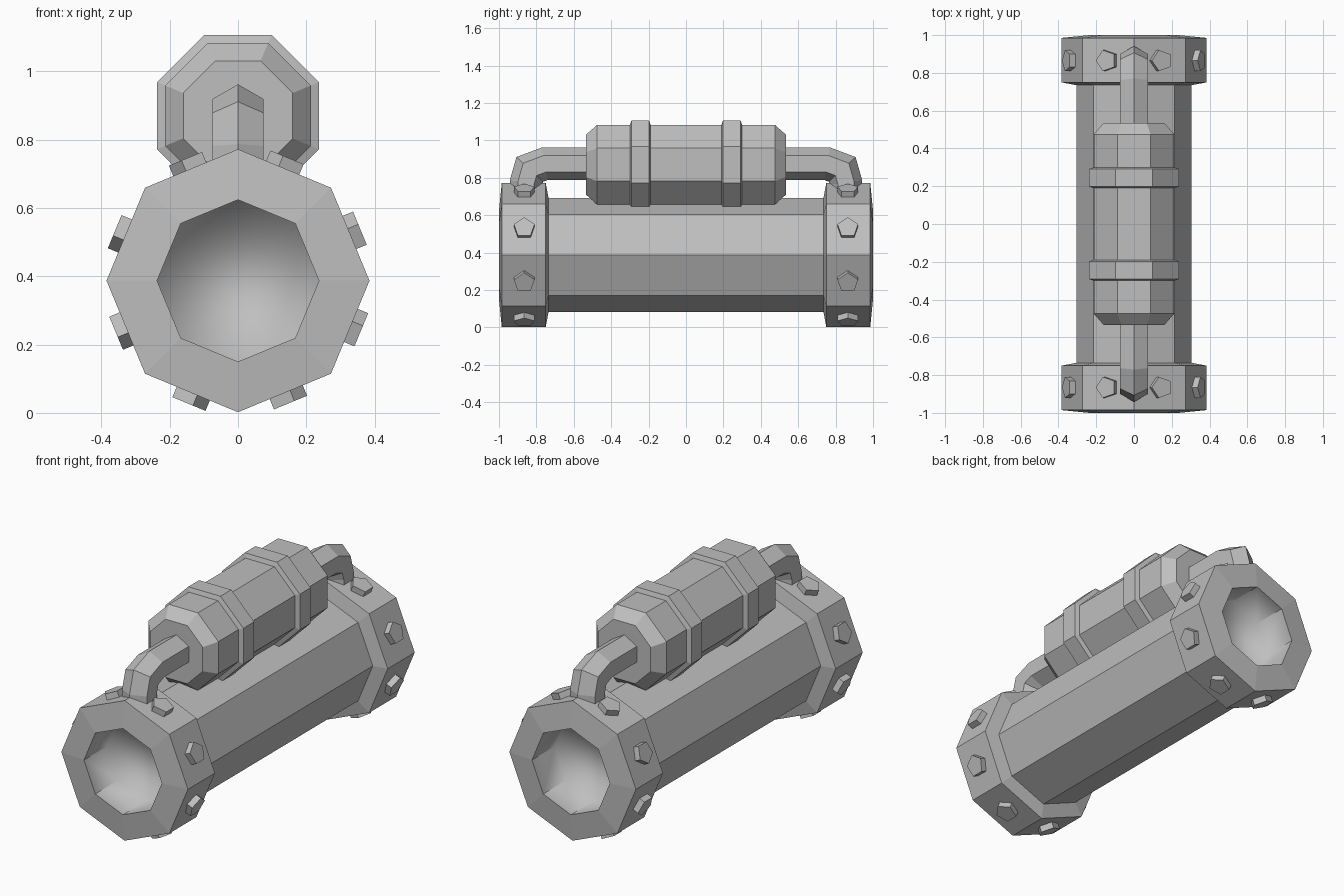
import bpy
import bmesh
from math import sin, cos, pi, radians
from mathutils import Vector, Matrix

cube = bpy.data.objects.get("Cube")
if cube:
    bpy.data.objects.remove(cube, do_unlink=True)

GREY = (0.52, 0.52, 0.52, 1)
metal = bpy.data.materials.new("plain grey")
metal.use_nodes = True
metal.diffuse_color = GREY
metal.node_tree.nodes["Principled BSDF"].inputs["Base Color"].default_value = GREY

TUBE_Z = 0.387   # axis of the large tube
TANK_Z = 0.87    # axis of the tank on top
APOTHEM = cos(pi / 8)


def finish(bm, name):
    bmesh.ops.recalc_face_normals(bm, faces=bm.faces)
    mesh = bpy.data.meshes.new(name)
    bm.to_mesh(mesh)
    bm.free()
    mesh.materials.append(metal)
    obj = bpy.data.objects.new(name, mesh)
    bpy.context.collection.objects.link(obj)
    return obj


def skin(bm, rings):
    """Bridge successive rings of points and cap both ends."""
    loops = [[bm.verts.new(p) for p in ring] for ring in rings]
    n = len(loops[0])
    walls = []
    for a, b in zip(loops, loops[1:]):
        walls.append([bm.faces.new((a[i], a[(i + 1) % n], b[(i + 1) % n], b[i]))
                      for i in range(n)])
    bm.faces.new(loops[0])
    cap = bm.faces.new(loops[-1])
    return walls, cap


def octagon(y, r, z, phase):
    return [Vector((r * cos(phase + k * pi / 4), y, z + r * sin(phase + k * pi / 4)))
            for k in range(8)]


def lathe(name, profile, z, phase=0.0):
    bm = bmesh.new()
    skin(bm, [octagon(y, r, z, phase) for y, r in profile])
    return finish(bm, name)


# Large tube
lathe("tube_body", [(-0.74, 0.305), (0.74, 0.305)], TUBE_Z)

# Tank with chamfered ends, flat side up
end_r, tank_r, band_r = 0.16 / APOTHEM, 0.213 / APOTHEM, 0.237 / APOTHEM
lathe("tank", [(-0.535, end_r), (-0.475, tank_r), (0.475, tank_r), (0.535, end_r)],
      TANK_Z, pi / 8)

for side, label in ((-1, "front"), (1, "back")):
    # End collar with a recessed octagonal bore
    bm = bmesh.new()
    profile = [(0.735, 0.305), (0.75, 0.385), (0.985, 0.385), (1.0, 0.237), (0.80, 0.237)]
    walls, cap = skin(bm, [octagon(side * y, r, TUBE_Z, 0) for y, r in profile])
    for edge in bm.edges:
        edge.smooth = False
    for edge in cap.edges:
        edge.smooth = True
    for face in walls[-1] + [cap]:
        face.smooth = True
    finish(bm, label + "_collar")

    # Five-sided bolts, one on each collar face
    bm = bmesh.new()
    for k in range(8):
        a = radians(22.5 + 45 * k)
        out = Vector((cos(a), 0, sin(a)))
        turn = Vector((sin(a), 0, -cos(a)))
        along = Vector((0, 1, 0))
        centre = Vector((0, side * 0.865, TUBE_Z)) + out * 0.366
        frame = Matrix((turn, along, out)).transposed().to_4x4()
        bmesh.ops.create_cone(
            bm, cap_ends=True, segments=5, radius1=0.058, radius2=0.058, depth=0.045,
            matrix=Matrix.Translation(centre) @ frame @ Matrix.Rotation(-pi / 2, 4, "Z")
            @ Matrix.Rotation(pi, 4, "Z"))
    finish(bm, label + "_bolts")

    # Raised band around the tank
    lathe(label + "_band",
          [(side * 0.19, tank_r), (side * 0.198, band_r),
           (side * 0.292, band_r), (side * 0.30, tank_r)], TANK_Z, pi / 8)

    # Six-sided bent pipe from the tank down into the collar
    path = [Vector((0, side * y, z)) for y, z in
            ((0.50, 0.875), (0.755, 0.875), (0.835, 0.845), (0.855, 0.775), (0.855, 0.68))]
    rings = []
    for i, p in enumerate(path):
        before = (p - path[i - 1]).normalized() if i else None
        after = (path[i + 1] - p).normalized() if i + 1 < len(path) else None
        before, after = before or after, after or before
        tangent = (before + after).normalized()
        normal = Vector((0, -side * tangent.z, side * tangent.y))
        miter = 1 / tangent.dot(before)
        rings.append([p + Vector((1, 0, 0)) * 0.087 * sin(k * pi / 3)
                      + normal * 0.087 * miter * cos(k * pi / 3) for k in range(6)])
    bm = bmesh.new()
    skin(bm, rings)
    finish(bm, label + "_pipe")
